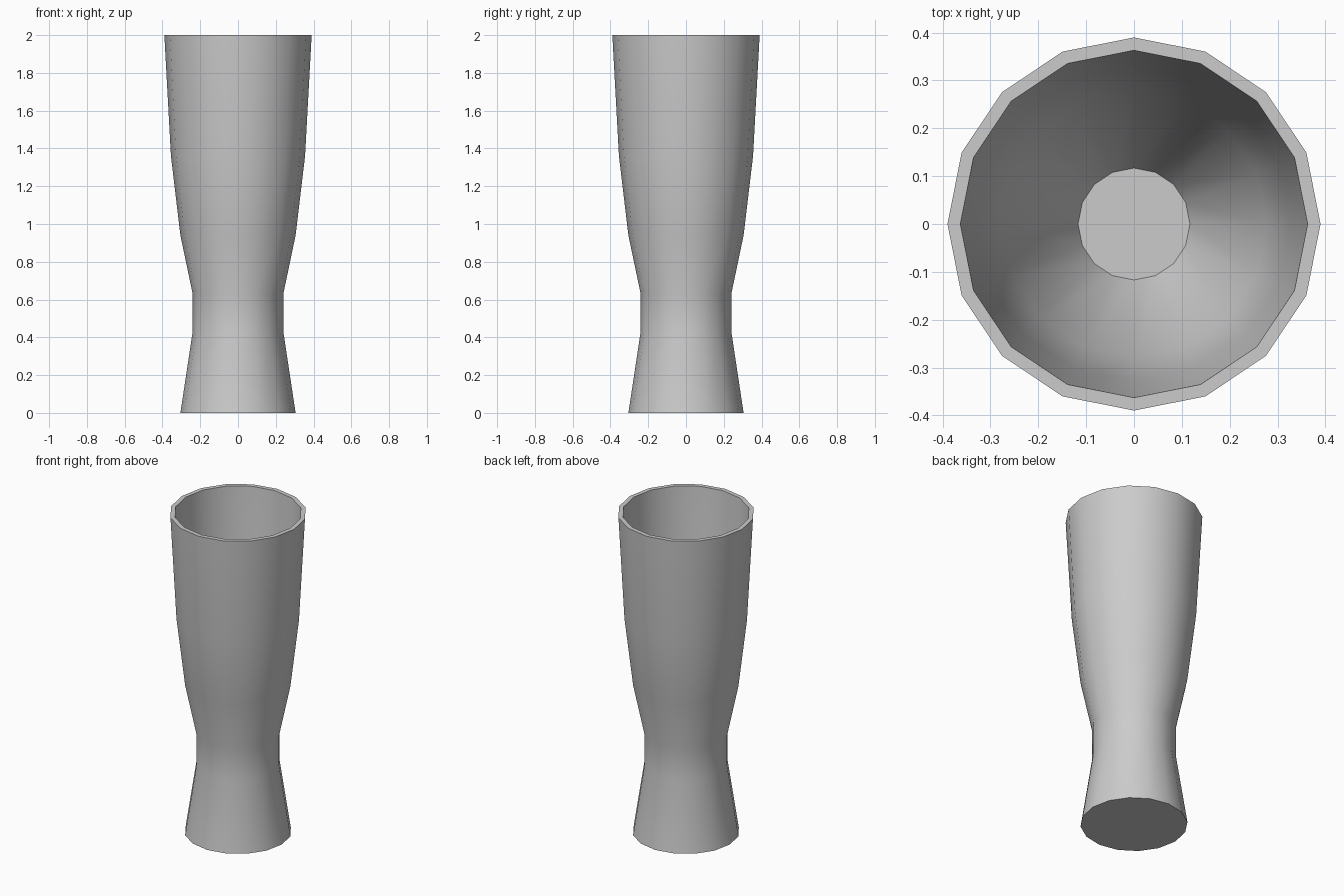
import bpy, bmesh
from math import cos, sin, tau, radians

if "Cube" in bpy.data.objects:
    bpy.data.objects.remove(bpy.data.objects["Cube"])

SIDES = 16
# (radius, height): outside from base to rim, then inside down to the floor
PROFILE = [(0.305, 0), (0.24, 0.43), (0.24, 0.63), (0.305, 0.94), (0.355, 1.36), (0.39, 2),
           (0.363, 2), (0.328, 1.36), (0.278, 0.94), (0.117, 0.63)]

# Revolve the profile into rings and bridge them
bm = bmesh.new()
rings = [[bm.verts.new((r * cos(tau * i / SIDES), r * sin(tau * i / SIDES), z))
          for i in range(SIDES)] for r, z in PROFILE]
for low, high in zip(rings, rings[1:]):
    for i in range(SIDES):
        j = (i + 1) % SIDES
        bm.faces.new((low[i], low[j], high[j], high[i]))

# Flat base and inner floor
bm.faces.new(rings[0][::-1])
bm.faces.new(rings[-1])

mesh = bpy.data.meshes.new("drinking_glass")
bm.to_mesh(mesh)
bm.free()
glass = bpy.data.objects.new("drinking_glass", mesh)
bpy.context.collection.objects.link(glass)

# Smooth walls, sharp rim and base
bpy.context.view_layer.objects.active = glass
glass.select_set(True)
bpy.ops.object.shade_smooth_by_angle(angle=radians(30))
